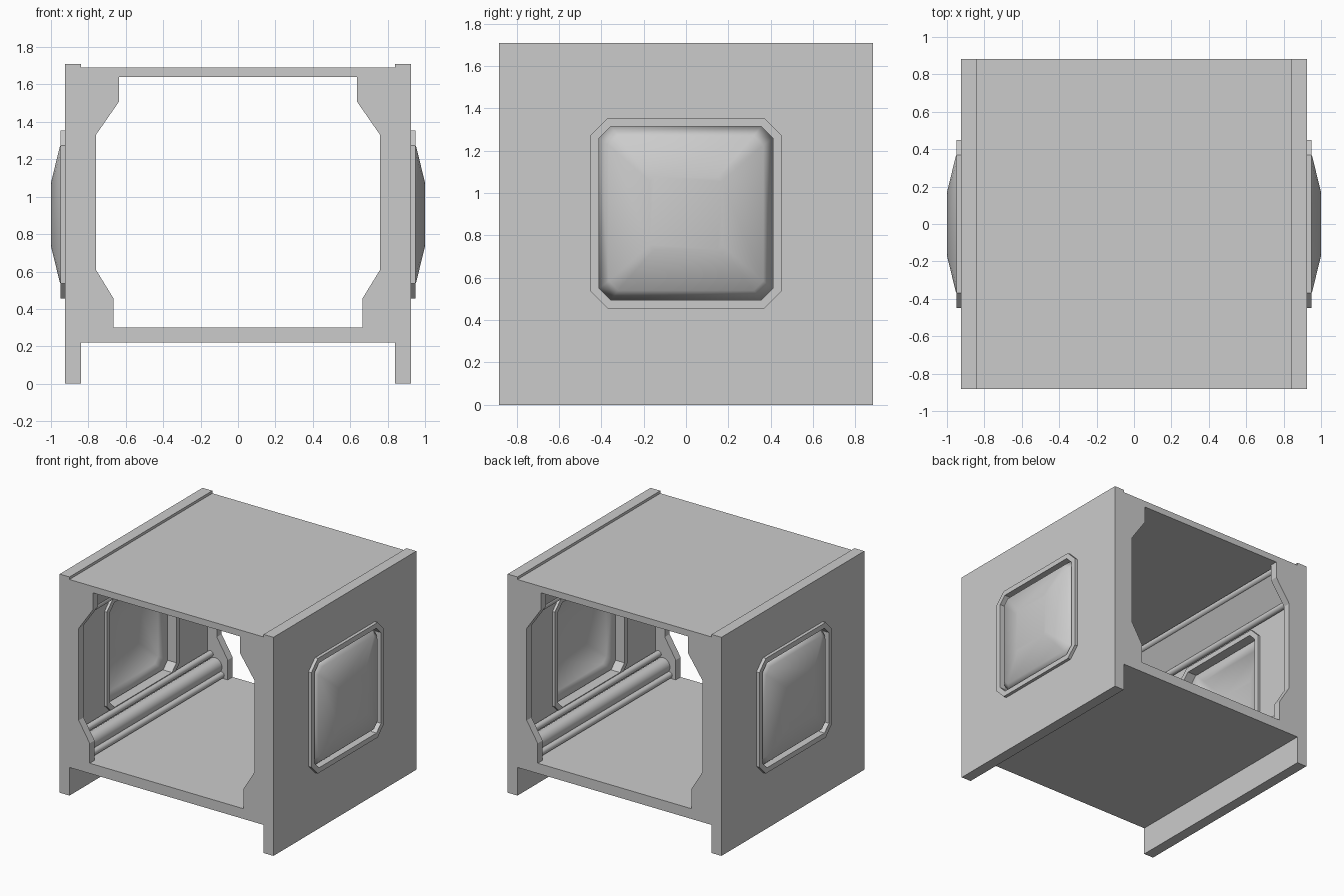
import bpy, bmesh, math
from mathutils import Vector

if "Cube" in bpy.data.objects:
    bpy.data.objects.remove(bpy.data.objects["Cube"])

GREY = 0.6
mat = bpy.data.materials.new("plain_grey")
mat.use_nodes = True
mat.diffuse_color = (GREY, GREY, GREY, 1)
mat.node_tree.nodes["Principled BSDF"].inputs["Base Color"].default_value = (GREY, GREY, GREY, 1)

DEPTH = 0.883      # half length along y
WALL_IN, WALL_OUT = 0.84, 0.925
RIB = 0.06         # end rib thickness
MID_Z = 0.905      # window centre height


def finish(name, bm, smooth=False):
    bmesh.ops.recalc_face_normals(bm, faces=bm.faces)
    me = bpy.data.meshes.new(name)
    bm.to_mesh(me)
    bm.free()
    me.materials.append(mat)
    ob = bpy.data.objects.new(name, me)
    bpy.context.collection.objects.link(ob)
    if smooth:
        bpy.ops.object.select_all(action="DESELECT")
        ob.select_set(True)
        bpy.context.view_layer.objects.active = ob
        bpy.ops.object.shade_smooth_by_angle(angle=math.radians(40))
    return ob


def prism(name, loops, axis, a, b, smooth=False):
    """Extrude an outline (plus optional hole) from a to b along x or y."""
    bm = bmesh.new()
    place = (lambda p: (a, p[0], p[1])) if axis == "x" else (lambda p: (p[0], a, p[1]))
    edges = []
    for loop in loops:
        vs = [bm.verts.new(place(p)) for p in loop]
        edges += [bm.edges.new((v, vs[i - 1])) for i, v in enumerate(vs)]
    if len(loops) == 1:
        bm.faces.new(vs)
    else:
        bmesh.ops.triangle_fill(bm, edges=edges, use_beauty=True)
    ext = bmesh.ops.extrude_face_region(bm, geom=bm.faces[:])
    move = Vector((b - a, 0, 0)) if axis == "x" else Vector((0, b - a, 0))
    bmesh.ops.translate(bm, vec=move,
                        verts=[g for g in ext["geom"] if isinstance(g, bmesh.types.BMVert)])
    return finish(name, bm, smooth)


def rect(x0, x1, z0, z1):
    return [(x0, z0), (x1, z0), (x1, z1), (x0, z1)]


def octagon(r, c):
    """Square of half-size r with corners cut by c, at window height."""
    k = r - c
    pts = [(r, -k), (r, k), (k, r), (-k, r), (-r, k), (-r, -k), (-k, -r), (k, -r)]
    return [(y, z + MID_Z) for y, z in pts]


def circle(x, z, r, n=20):
    return [(x + r * math.cos(math.tau * i / n), z + r * math.sin(math.tau * i / n))
            for i in range(n)]


# Floor and ceiling slabs
prism("floor", [rect(-WALL_IN, WALL_IN, 0.22, 0.3)], "y", -DEPTH, DEPTH)
prism("ceiling", [rect(-WALL_IN, WALL_IN, 1.64, 1.69)], "y", -DEPTH, DEPTH)

RIB_OUTLINE = [(0.84, 0.3), (0.665, 0.3), (0.665, 0.455), (0.76, 0.61),
               (0.76, 1.33), (0.635, 1.51), (0.635, 1.64), (0.84, 1.64)]
HOLE = octagon(0.41, 0.055)
INNER = DEPTH - RIB

for side, s in (("left", 1), ("right", -1)):
    def flip(pts):
        return [(s * x, z) for x, z in pts]

    # Side wall with window opening, and trim rings on both faces
    prism(side + "_wall", [rect(-DEPTH, DEPTH, 0, 1.71), HOLE], "x", s * WALL_IN, s * WALL_OUT)
    trim = [octagon(0.45, 0.08), HOLE]
    prism(side + "_outer_window_trim", trim, "x", s * WALL_OUT, s * 0.95)
    prism(side + "_inner_window_trim", trim, "x", s * 0.82, s * WALL_IN)

    # Bulging window pane
    bm = bmesh.new()
    rings = []
    for r, c, x in ((0.41, 0.055, 0.9), (0.365, 0.045, 0.952), (0.17, 0.02, 1.0)):
        rings.append([bm.verts.new((s * x, y, z)) for y, z in octagon(r, c)])
    for low, high in zip(rings, rings[1:]):
        for i in range(8):
            bm.faces.new((low[i - 1], low[i], high[i], high[i - 1]))
    bm.faces.new(rings[-1])
    pane = finish(side + "_window_pane", bm, True)
    thick = pane.modifiers.new("thickness", "SOLIDIFY")
    thick.thickness = 0.01

    # End ribs that narrow the front and back openings
    for end, e in (("front", -1), ("back", 1)):
        prism(f"{side}_{end}_rib", [flip(RIB_OUTLINE)], "y", e * INNER, e * DEPTH)

    # Pipes running along the lower and upper corners
    pipes = {"lower_main_pipe": (0.775, 0.385, 0.06),
             "lower_wall_pipe": (0.815, 0.465, 0.025),
             "lower_floor_pipe": (0.72, 0.325, 0.025),
             "upper_ceiling_pipe": (0.675, 1.61, 0.025),
             "upper_wall_pipe": (0.81, 1.385, 0.025)}
    for name, (x, z, r) in pipes.items():
        prism(f"{side}_{name}", [flip(circle(x, z, r))], "y", -INNER, INNER, True)

    # Sloped cover panel in the upper corner
    panel = [(0.79, 1.40), (0.67, 1.585), (0.7, 1.6), (0.82, 1.42)]
    prism(side + "_upper_panel", [flip(panel)], "y", -INNER, INNER)
